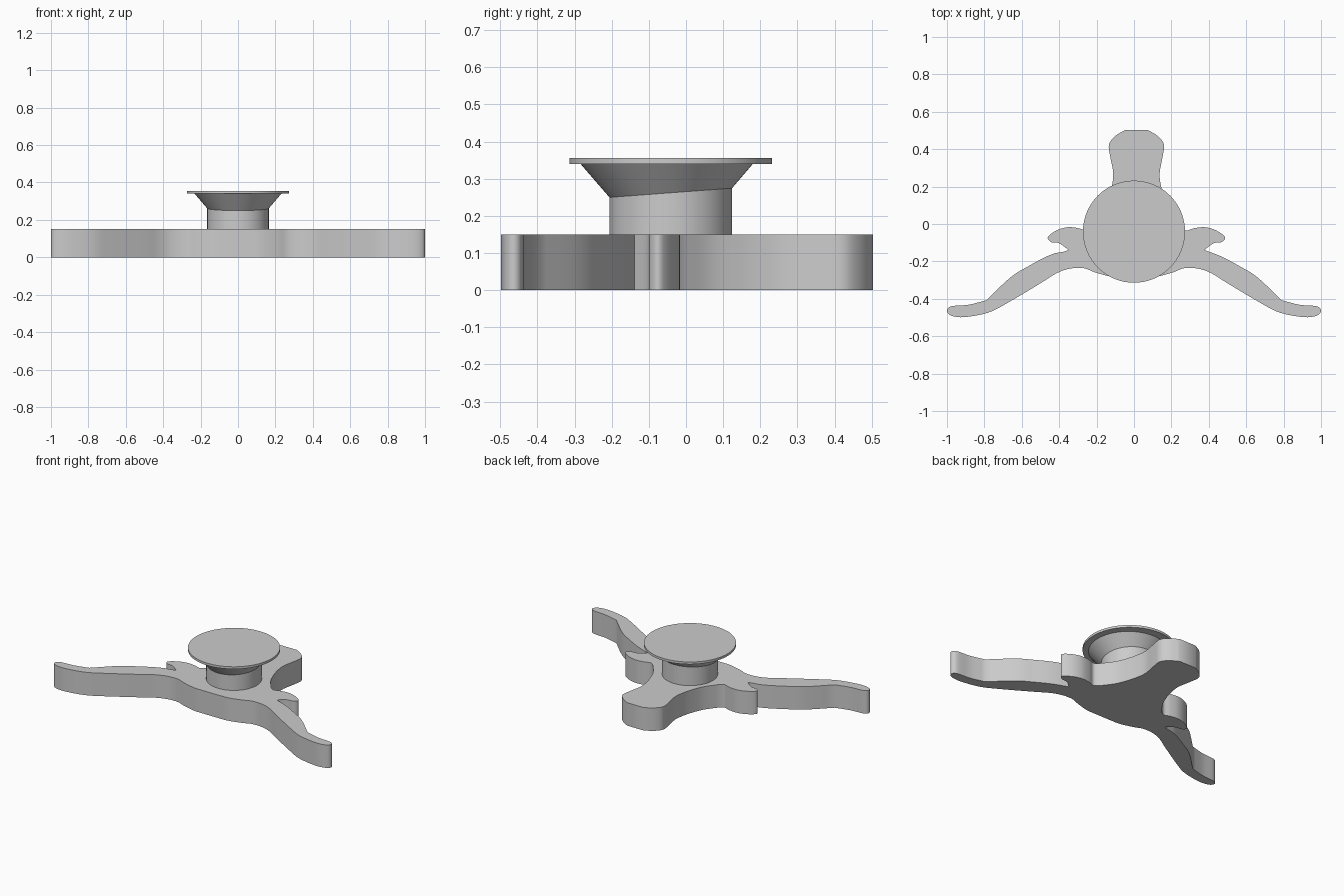
import bpy, bmesh, math
from mathutils import Vector

if "Cube" in bpy.data.objects:
    bpy.data.objects.remove(bpy.data.objects["Cube"])

grey = bpy.data.materials.new("light grey")
grey.diffuse_color = (0.6, 0.6, 0.6, 1)
grey.use_nodes = True
grey.node_tree.nodes["Principled BSDF"].inputs["Base Color"].default_value = grey.diffuse_color


def finish(name, bm, angle=35):
    bmesh.ops.recalc_face_normals(bm, faces=bm.faces)
    me = bpy.data.meshes.new(name)
    bm.to_mesh(me)
    bm.free()
    ob = bpy.data.objects.new(name, me)
    bpy.context.collection.objects.link(ob)
    me.materials.append(grey)
    bpy.ops.object.select_all(action='DESELECT')
    ob.select_set(True)
    bpy.context.view_layer.objects.active = ob
    bpy.ops.object.shade_smooth_by_angle(angle=math.radians(angle))
    return ob


def smooth_run(pts, steps=4):
    """Catmull-Rom curve through the points, open at both ends."""
    p = [Vector(q) for q in pts]
    p = [2 * p[0] - p[1]] + p + [2 * p[-1] - p[-2]]
    out = []
    for a, b, c, d in zip(p, p[1:], p[2:], p[3:]):
        for i in range(steps):
            t = i / steps
            out.append(0.5 * (2 * b + (c - a) * t + (2 * a - 5 * b + 4 * c - d) * t * t
                              + (3 * b - a - 3 * c + d) * t ** 3))
    return out


def loft(name, rings, segments=64):
    """Round part through rings of (centre y, radius, z, slope along y)."""
    bm = bmesh.new()
    loops = []
    for cy, r, z, slope in rings:
        loops.append([bm.verts.new((r * math.cos(a), cy + r * math.sin(a), z + slope * r * math.sin(a)))
                      for a in (2 * math.pi * i / segments for i in range(segments))])
    for lo, hi in zip(loops, loops[1:]):
        for i in range(segments):
            j = (i + 1) % segments
            bm.faces.new((lo[i], lo[j], hi[j], hi[i]))
    bm.faces.new(loops[0])
    bm.faces.new(loops[-1])
    return finish(name, bm)


# Right half of the flat body, each run ending at a sharp corner
head = [(0.073, 0.503), (0.127, 0.47), (0.16, 0.425), (0.153, 0.36), (0.137, 0.27),
        (0.146, 0.195), (0.165, 0.13), (0.195, 0.06), (0.25, -0.015)]
arm = [(0.25, -0.015), (0.28, -0.035), (0.32, -0.023), (0.378, -0.017), (0.437, -0.033), (0.487, -0.07),
       (0.468, -0.097), (0.426, -0.103), (0.376, -0.139)]
thigh = [(0.376, -0.139), (0.47, -0.175), (0.565, -0.226), (0.66, -0.285), (0.79, -0.408)]
foot = [(0.79, -0.408), (0.886, -0.432), (0.977, -0.44), (1.0, -0.464), (0.977, -0.49),
        (0.907, -0.498), (0.78, -0.474), (0.68, -0.424), (0.50, -0.317), (0.415, -0.264),
        (0.345, -0.239), (0.27, -0.236), (0.21, -0.258), (0.127, -0.28), (0.06, -0.283)]
right = [p for run in (head, arm, thigh, foot) for p in smooth_run(run)] + [Vector(foot[-1])]
# The upper body sits slightly off centre
left = [Vector(((0.026 if p.y > -0.15 else 0.0) - p.x, p.y)) for p in reversed(right)]

bm = bmesh.new()
base = bm.faces.new([bm.verts.new((p.x, p.y, 0)) for p in right + left])
up = bmesh.ops.extrude_face_region(bm, geom=[base], use_keep_orig=True)["geom"]
bmesh.ops.translate(bm, vec=(0, 0, 0.15), verts=[g for g in up if isinstance(g, bmesh.types.BMVert)])
finish("flat_body", bm)

# Round neck, leaning funnel and thin top plate
loft("neck", [(-0.041, 0.165, 0.15, 0), (-0.041, 0.165, 0.262, 0.075)])
loft("funnel", [(-0.041, 0.165, 0.262, 0.075), (-0.052, 0.233, 0.341, 0)])
loft("top_plate", [(-0.041, 0.273, 0.34, 0), (-0.041, 0.273, 0.355, 0)])
